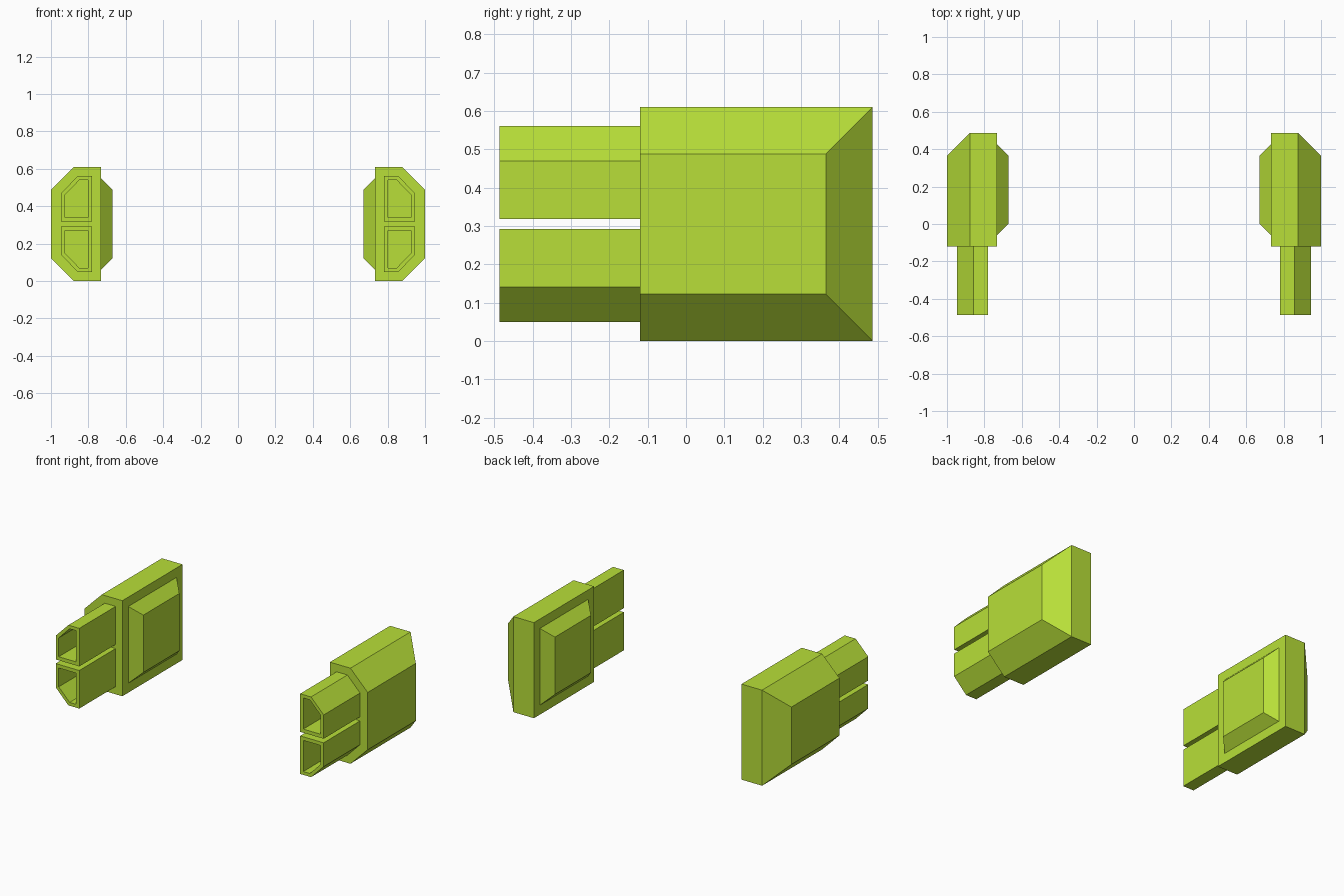
import bpy, bmesh

if "Cube" in bpy.data.objects:
    bpy.data.objects.remove(bpy.data.objects["Cube"])

mat = bpy.data.materials.new("lime_green")
mat.diffuse_color = (0.48, 0.74, 0.04, 1)
mat.use_nodes = True
mat.node_tree.nodes["Principled BSDF"].inputs["Base Color"].default_value = mat.diffuse_color


def loft(name, rings, cap_start=True):
    """Skin a sequence of equal-length rings, cap the ends, mirror across x = 0."""
    bm = bmesh.new()
    loops = [[bm.verts.new(p) for p in ring] for ring in rings]
    n = len(loops[0])
    for a, b in zip(loops, loops[1:]):
        for i in range(n):
            j = (i + 1) % n
            bm.faces.new((a[i], a[j], b[j], b[i]))
    if cap_start:
        bm.faces.new(loops[0])
    bm.faces.new(loops[-1])
    bmesh.ops.recalc_face_normals(bm, faces=bm.faces)
    mesh = bpy.data.meshes.new(name)
    bm.to_mesh(mesh)
    bm.free()
    mesh.materials.append(mat)
    obj = bpy.data.objects.new(name, mesh)
    bpy.context.collection.objects.link(obj)
    mirror = obj.modifiers.new("Mirror", 'MIRROR')
    mirror.use_axis[0] = True
    mirror.use_mirror_merge = False
    return obj


HEIGHT = 0.61
IN, MID, OUT = 0.733, 0.878, 1.0
FRONT, BACK, CH = -0.12, 0.487, 0.122

# Pod body: chamfered outer plate lofted from a flat inner plate, flush at the front
loft("pod_body", [
    [(IN, FRONT, 0), (IN, BACK, 0), (IN, BACK, HEIGHT), (IN, FRONT, HEIGHT)],
    [(MID, FRONT, 0), (MID, BACK, 0), (MID, BACK, HEIGHT), (MID, FRONT, HEIGHT)],
    [(OUT, FRONT, CH), (OUT, BACK - CH, CH),
     (OUT, BACK - CH, HEIGHT - CH), (OUT, FRONT, HEIGHT - CH)],
])


# Inner mounting pad: shallow frustum on the inside face
def pad_ring(x, m):
    return [(x, FRONT + m, m), (x, BACK - m, m),
            (x, BACK - m, HEIGHT - m), (x, FRONT + m, HEIGHT - m)]


loft("mounting_pad", [pad_ring(IN, 0.06), pad_ring(0.67, 0.122)])

# Hollow barrels: the lower one is the upper one flipped about mid height
outer = [(0.78, 0.318), (0.946, 0.318), (0.946, 0.47), (0.857, 0.561), (0.78, 0.561)]
inner = [(0.802, 0.341), (0.925, 0.341), (0.925, 0.461), (0.848, 0.54), (0.802, 0.54)]


def barrel_ring(profile, y, flip):
    return [(x, y, HEIGHT - z if flip else z) for x, z in profile]


for name, flip in (("upper_barrel", False), ("lower_barrel", True)):
    loft(name, [barrel_ring(outer, FRONT, flip), barrel_ring(outer, -0.487, flip),
                barrel_ring(inner, -0.487, flip), barrel_ring(inner, FRONT - 0.003, flip)],
         cap_start=False)
